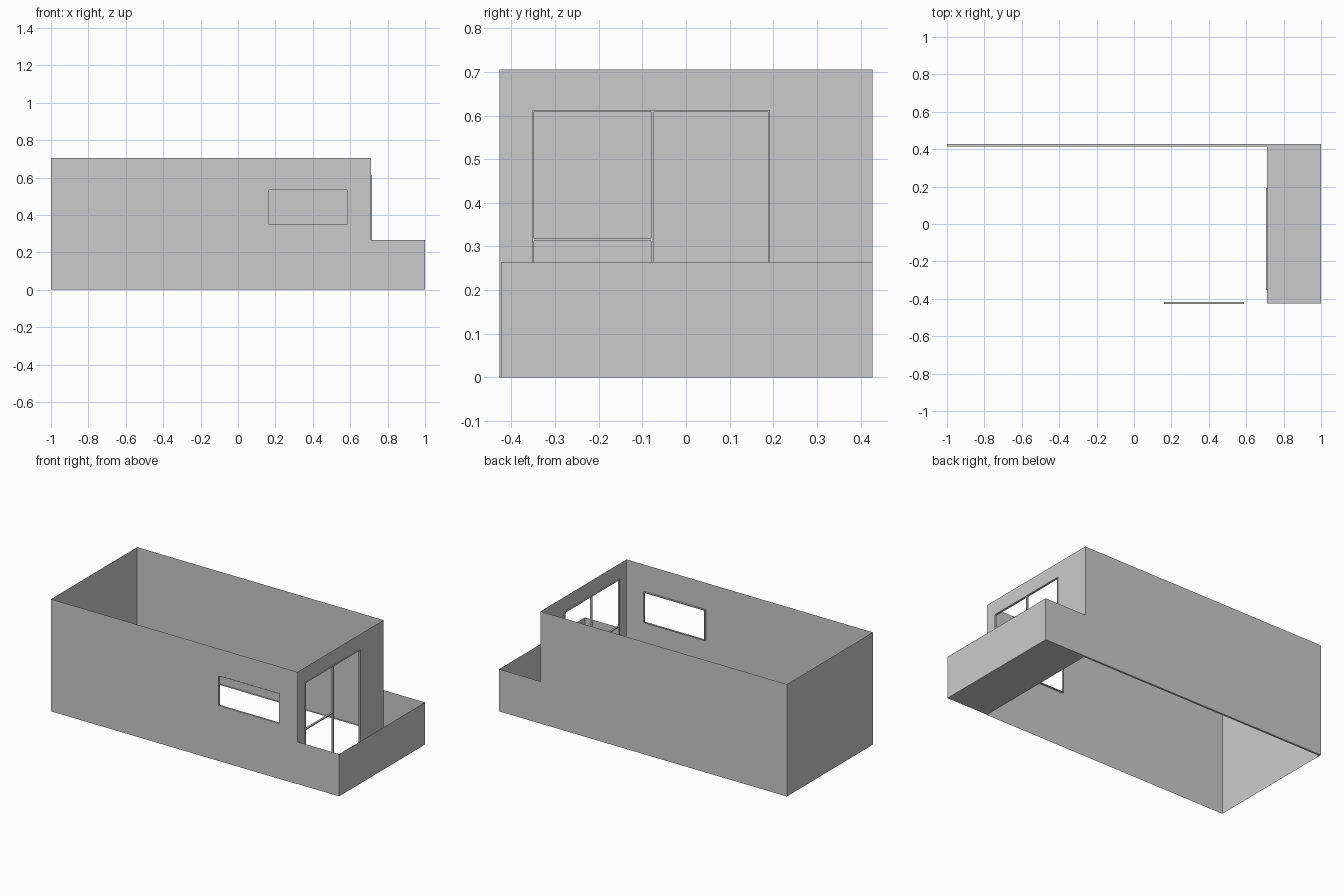
import bpy, bmesh
from mathutils import Vector

if "Cube" in bpy.data.objects:
    bpy.data.objects.remove(bpy.data.objects["Cube"])

W = 0.427      # half depth of the room
XR = 0.712     # wall between room and balcony
H = 0.705      # room wall height
HB = 0.265     # balcony parapet height


def finish(name, bm):
    bmesh.ops.remove_doubles(bm, verts=bm.verts, dist=1e-5)
    mesh = bpy.data.meshes.new(name)
    bm.to_mesh(mesh)
    bm.free()
    obj = bpy.data.objects.new(name, mesh)
    bpy.context.collection.objects.link(obj)
    return obj


def plane_map(axis, pos):
    """Map wall coordinates (u, v, depth) onto a plane across the given axis."""
    if axis == 'x':
        return lambda u, v, d=0: Vector((pos + d, u, v))
    if axis == 'y':
        return lambda u, v, d=0: Vector((u, pos + d, v))
    return lambda u, v, d=0: Vector((u, v, pos + d))


def sheet(name, axis, pos, u0, u1, v0, v1, hole=None, flip=False):
    """Single-sided sheet with an optional rectangular opening."""
    P = plane_map(axis, pos)
    us, vs = [u0, u1], [v0, v1]
    if hole:
        us[1:1] = hole[:2]
        vs[1:1] = hole[2:]
    bm = bmesh.new()
    for i in range(len(us) - 1):
        for j in range(len(vs) - 1):
            if hole and i == 1 and j == 1:
                continue
            q = [(us[i], vs[j]), (us[i + 1], vs[j]),
                 (us[i + 1], vs[j + 1]), (us[i], vs[j + 1])]
            bm.faces.new([bm.verts.new(P(*c)) for c in (q[::-1] if flip else q)])
    return finish(name, bm)


def bar(name, axis, pos, u0, u1, v0, v1, d0, d1):
    """Thin box used for the frames."""
    P = plane_map(axis, pos)
    a, b = P(u0, v0, d0), P(u1, v1, d1)
    bm = bmesh.new()
    bmesh.ops.create_cube(bm, size=1)
    for v in bm.verts:
        v.co = (a + b) / 2 + Vector(c * s for c, s in zip(v.co, b - a))
    return finish(name, bm)


def frame(name, axis, pos, hole, d0, d1, w=0.004):
    """Four bars lining an opening."""
    a, b, c, d = hole
    bar(name + "_left", axis, pos, a - w, a, c - w, d + w, d0, d1)
    bar(name + "_right", axis, pos, b, b + w, c - w, d + w, d0, d1)
    bar(name + "_sill", axis, pos, a, b, c - w, c, d0, d1)
    bar(name + "_head", axis, pos, a, b, d, d + w, d0, d1)


window = (0.165, 0.584, 0.348, 0.534)
door = (-0.348, 0.188, 0.012, 0.608)

# Room walls
sheet("front_wall", 'y', -W, -1, XR, 0, H, window)
sheet("back_wall", 'y', W, -1, XR, 0, H, flip=True)
sheet("left_wall", 'x', -1, -W, W, 0, H, flip=True)
sheet("door_wall", 'x', XR, -W, W, 0, H, door)
sheet("back_wall_ledge", 'z', 0, -1, XR, W - 0.012, W, flip=True)

# Balcony: floor and three parapets
sheet("balcony_floor", 'z', 0, XR, 1, -W + 0.003, W)
sheet("balcony_front_parapet", 'y', -W + 0.003, XR, 1, 0, HB)
sheet("balcony_back_parapet", 'y', W, XR, 1, 0, HB, flip=True)
sheet("balcony_outer_parapet", 'x', 1, -W + 0.003, W, 0, HB)

# Window and door frames
frame("window_frame", 'y', -W, window, -0.0005, 0.011)
frame("door_frame", 'x', XR, door, -0.007, 0.005)
bar("door_mullion", 'x', XR, -0.080, -0.073, door[2], door[3], -0.007, 0.005)
bar("side_window_transom", 'x', XR, door[0], -0.080, 0.312, 0.319, -0.007, 0.005)
